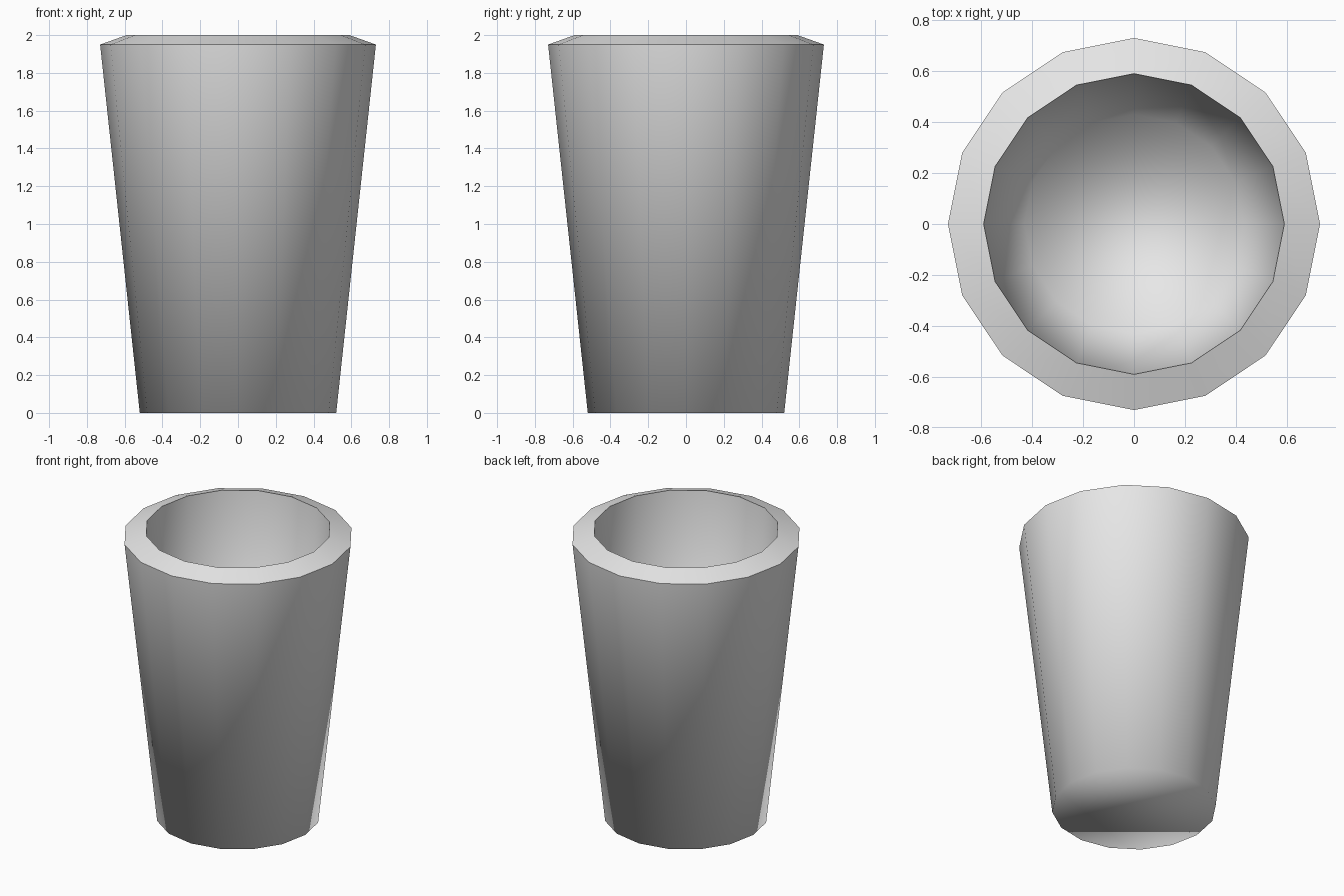
import bpy
import bmesh
from math import cos, sin, tau

cube = bpy.data.objects.get("Cube")
if cube:
    bpy.data.objects.remove(cube, do_unlink=True)

SIDES = 16

grey = bpy.data.materials.new("plain grey")
grey.use_nodes = True
colour = (0.8, 0.8, 0.8, 1.0)
grey.diffuse_color = colour
grey.node_tree.nodes["Principled BSDF"].inputs["Base Color"].default_value = colour


def add_ring(bm, radius, z):
    return [bm.verts.new((radius * cos(tau * i / SIDES), radius * sin(tau * i / SIDES), z))
            for i in range(SIDES)]


# Profile from the base, up the outer wall, over the sloped rim, down to the floor
profile = [(0.52, 0.0), (0.73, 1.95), (0.59, 2.0), (0.43, 0.1)]
bm = bmesh.new()
rings = [add_ring(bm, r, z) for r, z in profile]
for low, high in zip(rings, rings[1:]):
    for i in range(SIDES):
        j = (i + 1) % SIDES
        bm.faces.new((low[i], low[j], high[j], high[i]))

# Base and inner floor
bm.faces.new(rings[0][::-1])
bm.faces.new(rings[-1])

# Smooth walls that blend into the base, with crisp rim edges
for face in bm.faces:
    face.smooth = True
for ring in rings[1:3]:
    for i in range(SIDES):
        bm.edges.get((ring[i], ring[(i + 1) % SIDES])).smooth = False
bmesh.ops.recalc_face_normals(bm, faces=bm.faces[:])

mesh = bpy.data.meshes.new("cup")
bm.to_mesh(mesh)
bm.free()
mesh.materials.append(grey)
bpy.context.collection.objects.link(bpy.data.objects.new("cup", mesh))
